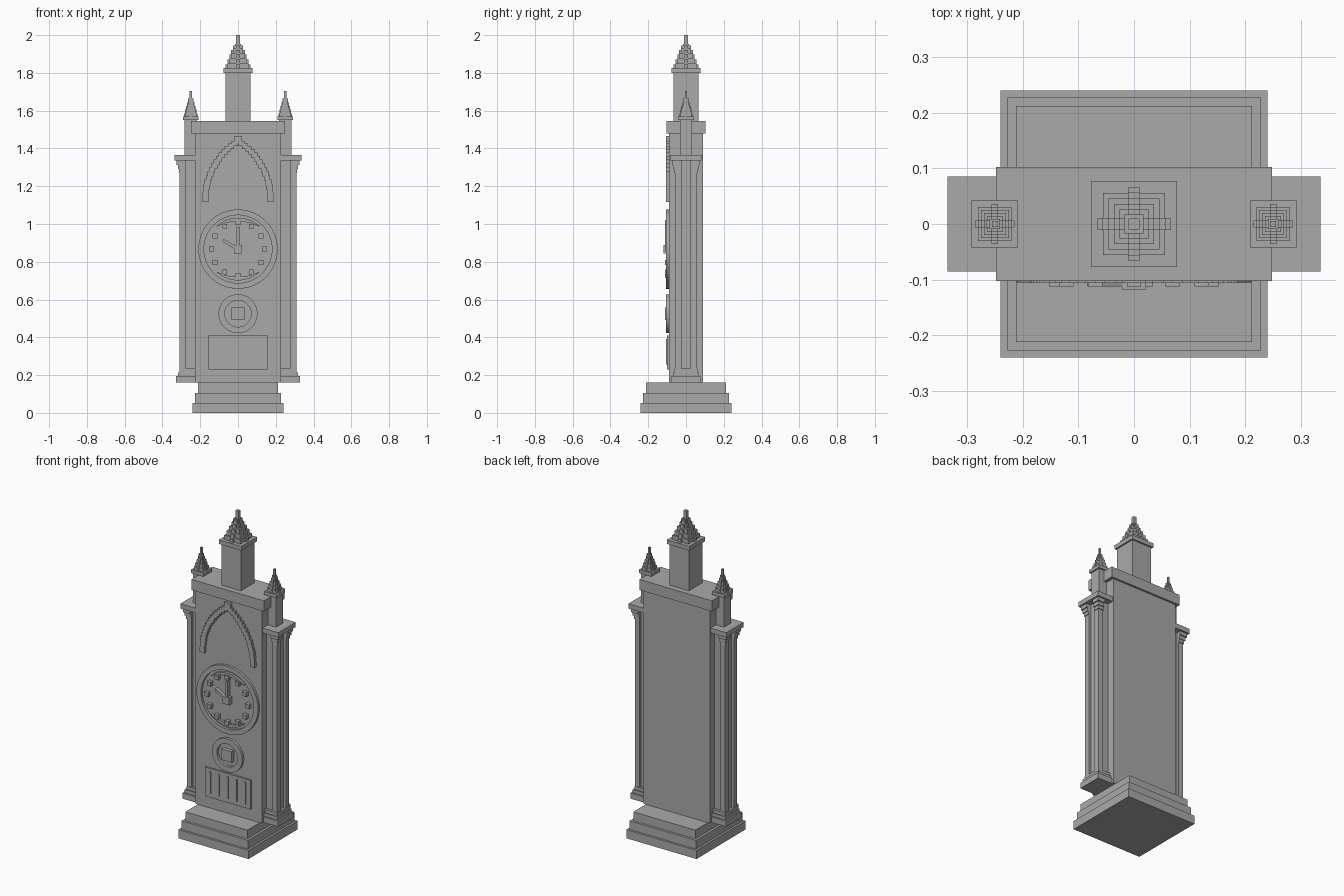
import bpy
import bmesh
import math
from mathutils import Matrix

cube = bpy.data.objects.get("Cube")
if cube:
    bpy.data.objects.remove(cube, do_unlink=True)

# One plain stone colour
stone = bpy.data.materials.new("grey_stone")
stone.use_nodes = True
COLOUR = (0.4, 0.4, 0.4, 1)
stone.diffuse_color = COLOUR
bsdf = stone.node_tree.nodes["Principled BSDF"]
bsdf.inputs["Base Color"].default_value = COLOUR
bsdf.inputs["Roughness"].default_value = 0.8


def finish(name, bm):
    bmesh.ops.recalc_face_normals(bm, faces=bm.faces[:])
    mesh = bpy.data.meshes.new(name)
    bm.to_mesh(mesh)
    bm.free()
    mesh.materials.append(stone)
    obj = bpy.data.objects.new(name, mesh)
    bpy.context.collection.objects.link(obj)
    return obj


def box(bm, x0, x1, y0, y1, z0, z1, rot=None):
    """Axis-aligned box, optionally turned about its local centre."""
    place = Matrix.Translation(((x0 + x1) / 2, (y0 + y1) / 2, (z0 + z1) / 2))
    size = Matrix.Diagonal((x1 - x0, y1 - y0, z1 - z0, 1))
    bmesh.ops.create_cube(bm, size=1, matrix=place @ (rot or Matrix()) @ size)


def block(bm, cx, half, z0, z1):
    box(bm, cx - half, cx + half, -half, half, z0, z1)


def band(bm, cz, inner, outer, y0, y1, start=0, end=360, n=64):
    """Raised ring or arc on the front; inner(t) and outer(t) give the radii."""
    closed = end - start == 360
    rows = []
    for i in range(n if closed else n + 1):
        t = i / n
        a = math.radians(start + (end - start) * t)
        row = []
        for r, y in ((inner(t), y0), (outer(t), y0), (outer(t), y1), (inner(t), y1)):
            row.append(bm.verts.new((r * math.cos(a), y, cz + r * math.sin(a))))
        rows.append(row)
    for i in range(n):
        a, b = rows[i], rows[(i + 1) % len(rows)]
        for k in range(4):
            bm.faces.new((a[k], a[(k + 1) % 4], b[(k + 1) % 4], b[k]))
    if not closed:
        bm.faces.new(rows[0])
        bm.faces.new(rows[-1])


def spire(name, cx, half, z0, z1):
    """Stepped spire: shrinking square tiers, each with a small cross through it."""
    bm = bmesh.new()
    h = z1 - z0
    block(bm, cx, half, z0, z0 + 0.13 * h)
    tiers = ((0.72, 0.13, 0.26), (0.60, 0.26, 0.39), (0.47, 0.39, 0.52),
             (0.34, 0.52, 0.64), (0.22, 0.64, 0.76))
    arm = half * 0.14
    for s, a, b in tiers:
        s *= half
        za, zb = z0 + a * h, z0 + b * h
        block(bm, cx, s, za, zb)
        reach = s + half * 0.13
        top = za + (zb - za) * 0.75
        box(bm, cx - reach, cx + reach, -arm, arm, za, top)
        box(bm, cx - arm, cx + arm, -reach, reach, za, top)
    block(bm, cx, half * 0.13, z0 + 0.76 * h, z1)
    finish(name, bm)


# Stepped base
bm = bmesh.new()
for half, z0, z1 in ((0.24, 0, 0.053), (0.227, 0.053, 0.106), (0.212, 0.106, 0.16)):
    block(bm, 0, half, z0, z1)
finish("stepped_base", bm)

# Main body and its cornice
bm = bmesh.new()
box(bm, -0.227, 0.227, -0.09, 0.09, 0.16, 1.48)
finish("body", bm)
bm = bmesh.new()
box(bm, -0.248, 0.248, -0.102, 0.102, 1.48, 1.545)
finish("cornice", bm)

# Central tower with spire
bm = bmesh.new()
block(bm, 0, 0.067, 1.545, 1.805)
finish("central_tower", bm)
spire("central_spire", 0, 0.077, 1.8, 2.0)

# Side columns, each a slim core with four corner posts, and their pinnacles
for side, cx in (("left", 0.25), ("right", -0.25)):
    bm = bmesh.new()
    block(bm, cx, 0.077, 0.16, 0.195)
    block(bm, cx, 0.068, 0.195, 0.215)
    block(bm, cx, 0.061, 0.215, 0.235)
    block(bm, cx, 0.045, 0.235, 1.335)
    layers = ((0.059, 0.235, 1.27), (0.063, 1.27, 1.29),
              (0.068, 1.29, 1.312), (0.075, 1.312, 1.335))
    for out, z0, z1 in layers:
        for sx in (-1, 1):
            for sy in (-1, 1):
                xs = sorted((cx + sx * 0.025, cx + sx * out))
                ys = sorted((sy * 0.025, sy * out))
                box(bm, *xs, *ys, z0, z1)
    block(bm, cx, 0.085, 1.335, 1.365)
    finish(side + "_column", bm)
    bm = bmesh.new()
    block(bm, cx, 0.033, 1.365, 1.555)
    finish(side + "_pinnacle_post", bm)
    spire(side + "_pinnacle_spire", cx, 0.042, 1.55, 1.705)

# Pointed arch of small stepped blocks
bm = bmesh.new()
COUNT, R = 17, 0.362
for i in range(COUNT):
    a = math.radians(58.5 * i / (COUNT - 1))
    x, z = -0.19 + R * math.cos(a), 1.13 + R * math.sin(a)
    for sx in (-1, 1):
        box(bm, sx * x - 0.016, sx * x + 0.016, -0.106, -0.085, z - 0.014, z + 0.014)
box(bm, -0.022, 0.022, -0.106, -0.085, 1.434, 1.466)
finish("pointed_arch", bm)

# Clock rim with crescents at top and bottom
CZ = 0.867
bm = bmesh.new()
band(bm, CZ, lambda t: 0.18, lambda t: 0.21, -0.105, -0.085)
finish("clock_rim", bm)
bm = bmesh.new()
for mid in (90, 270):
    band(bm, CZ, lambda t: 0.163 - 0.017 * math.sin(math.pi * t), lambda t: 0.166,
         -0.105, -0.085, mid - 43, mid + 43, 20)
finish("clock_crescents", bm)

# Hour blocks
bm = bmesh.new()
for i in range(12):
    a = math.radians(30 * i)
    x, z = 0.14 * math.cos(a), CZ + 0.14 * math.sin(a)
    box(bm, x - 0.013, x + 0.013, -0.112, -0.085, z - 0.013, z + 0.013)
finish("hour_blocks", bm)

# Hub and hands
bm = bmesh.new()
box(bm, -0.022, 0.022, -0.118, -0.085, CZ - 0.022, CZ + 0.022)
box(bm, -0.007, 0.007, -0.112, -0.085, CZ, CZ + 0.118)
box(bm, -0.086, 0.004, -0.112, -0.085, CZ + 0.016, CZ + 0.032,
    Matrix.Rotation(math.radians(30), 4, "Y"))
finish("clock_hands", bm)

# Small round ornament with a square boss
bm = bmesh.new()
band(bm, 0.525, lambda t: 0.07, lambda t: 0.103, -0.106, -0.085, n=48)
box(bm, -0.034, 0.034, -0.112, -0.085, 0.491, 0.559)
finish("round_ornament", bm)

# Lower panel: frame with upright bars
bm = bmesh.new()
box(bm, -0.157, 0.157, -0.1, -0.085, 0.23, 0.41)
for i in range(5):
    x = -0.12 + 0.06 * i
    box(bm, x - 0.005, x + 0.005, -0.106, -0.095, 0.255, 0.39)
finish("lower_panel", bm)
